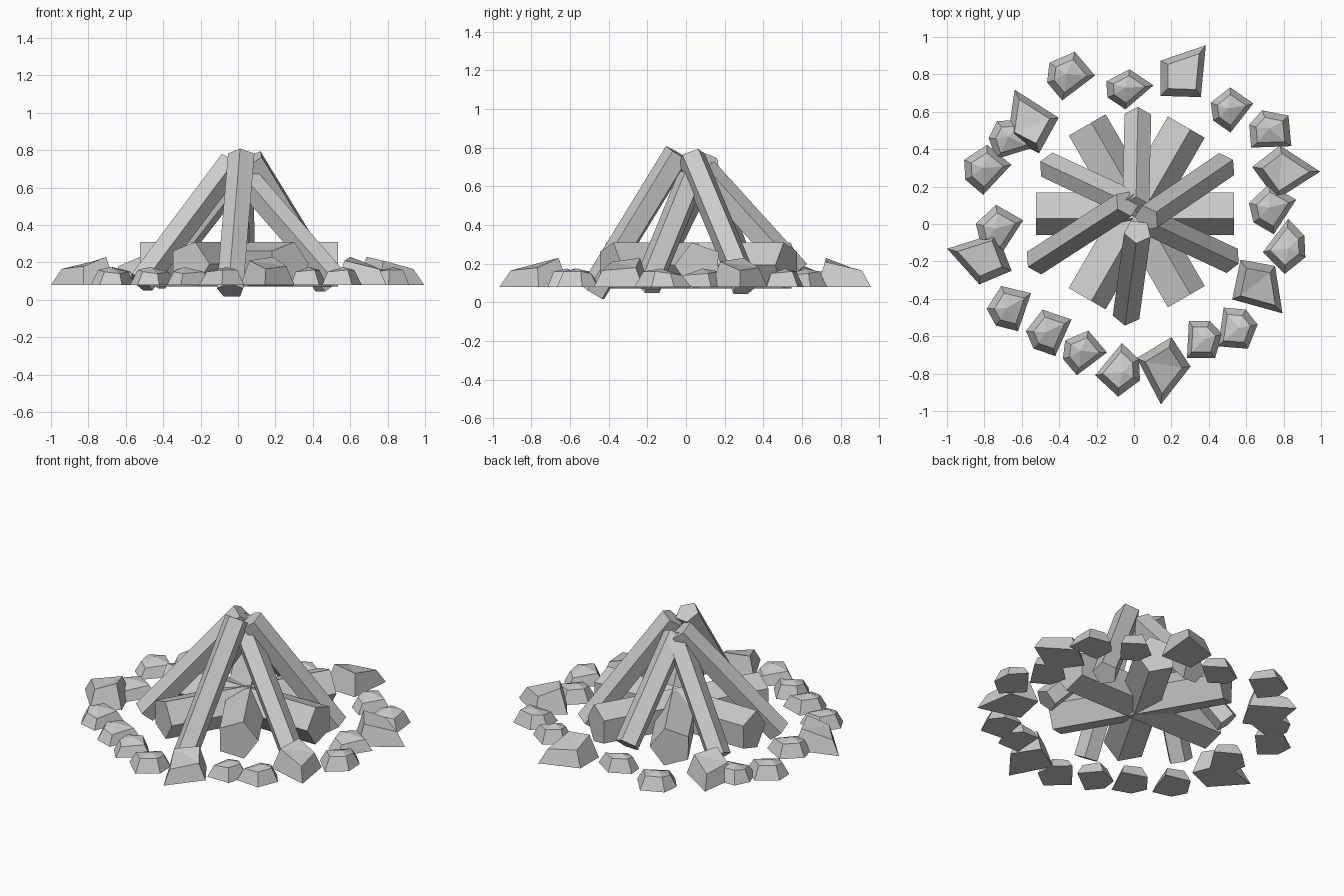
import bpy, bmesh
from math import sin, cos, radians
from mathutils import Vector, Matrix

if "Cube" in bpy.data.objects:
    bpy.data.objects.remove(bpy.data.objects["Cube"], do_unlink=True)

GREY = (0.6, 0.6, 0.6, 1.0)
grey = bpy.data.materials.new("plain_grey")
grey.use_nodes = True
grey.diffuse_color = GREY
grey.node_tree.nodes["Principled BSDF"].inputs["Base Color"].default_value = GREY


def finish(name, bm, matrix):
    bmesh.ops.recalc_face_normals(bm, faces=bm.faces)
    mesh = bpy.data.meshes.new(name)
    bm.to_mesh(mesh)
    bm.free()
    mesh.materials.append(grey)
    obj = bpy.data.objects.new(name, mesh)
    obj.matrix_world = matrix
    bpy.context.collection.objects.link(obj)


def log(name, start, end, radius, roll=0):
    """Five-sided log between two points, one edge turned upward."""
    start, end = Vector(start), Vector(end)
    axis = end - start
    bm = bmesh.new()
    bmesh.ops.create_cone(bm, cap_ends=True, segments=5, radius1=radius,
                          radius2=radius, depth=axis.length)
    # turn the section so that one corner lies on local +Y
    first = max((v.co for v in bm.verts), key=lambda c: c.y)
    turn = Vector((0, 1)).angle_signed(Vector((first.x, first.y)))
    bmesh.ops.rotate(bm, verts=bm.verts,
                     matrix=Matrix.Rotation(turn + radians(roll), 3, 'Z'))
    spin = axis.to_track_quat('Z', 'Y').to_matrix().to_4x4()
    finish(name, bm, Matrix.Translation((start + end) / 2) @ spin)


def stone(name, outline, tops, inset, x, y, turn, sx=1, sy=1, peak=None):
    """Flat-bottomed stone: base outline, inset top ring, optional peak."""
    bm = bmesh.new()
    base = [bm.verts.new((px, py, 0)) for px, py in outline]
    ring = [bm.verts.new((px * inset, py * inset, h))
            for (px, py), h in zip(outline, tops)]
    bm.faces.new(base)
    n = len(base)
    for i in range(n):
        j = (i + 1) % n
        bm.faces.new((base[i], base[j], ring[j], ring[i]))
    if peak:
        tip = bm.verts.new(peak)
        for i in range(n):
            bm.faces.new((ring[i], ring[(i + 1) % n], tip))
    else:
        bm.faces.new(ring)
        bmesh.ops.triangulate(bm, faces=[f for f in bm.faces if ring[0] in f.verts
                                         and ring[2] in f.verts])
    place = Matrix.Translation((x, y, 0.08))
    scale = Matrix.Diagonal((sx, sy, 1, 1))
    finish(name, bm, place @ scale @ Matrix.Rotation(radians(turn), 4, 'Z'))


# Three thick logs crossing flat in the middle
for i in range(3):
    a = radians(60 * i)
    reach = Vector((cos(a), sin(a), 0)) * 0.53
    mid = Vector((0.005, 0.065, 0.19))
    log(f"crossed_log_{i + 1}", mid - reach, mid + reach, 0.125, 17)

# Six thinner logs leaning together: foot, then tip
LEANING = {
    "front": ((-0.04, -0.48, 0.05), (0.02, -0.04, 0.77)),
    "back": ((0.02, 0.57, 0.15), (0.01, 0.09, 0.68)),
    "left_front": ((0.51, -0.19, 0.11), (0.04, 0.03, 0.65)),
    "left_back": ((0.48, 0.31, 0.08), (0.07, 0.03, 0.75)),
    "right_front": ((-0.52, -0.2, 0.09), (-0.04, 0.11, 0.73)),
    "right_back": ((-0.45, 0.31, 0.1), (0, 0.1, 0.68)),
}
for side, (foot, tip) in LEANING.items():
    log(f"leaning_log_{side}", foot, tip, 0.075)

# Large pointed stones of the ring: x, y, turn
POINTED = [(0.27, 0.81, 52), (0.81, 0.28, 0), (0.67, -0.34, -48),
           (0.16, -0.78, -95), (-0.82, -0.18, 165), (-0.56, 0.55, 115)]
KITE = [(0.185, 0), (-0.03, 0.14), (-0.178, 0.025), (-0.05, -0.15)]
for i, spot in enumerate(POINTED):
    stone(f"pointed_stone_{i + 1}", KITE, (0.085, 0.1, 0.15, 0.13), 0.69, *spot)

# Small stones of the ring: x, y, turn, width and depth scale
SMALL = [(-0.345, 0.79, -10, 1, 1), (-0.03, 0.72, 0, 1, 0.8),
         (0.52, 0.61, 5, 0.9, 0.9), (0.73, 0.49, -45, 0.95, 1),
         (0.74, 0.08, 10, 1, 1), (0.81, -0.12, 180, 0.9, 1.1),
         (0.54, -0.56, -145, 0.95, 0.95), (0.36, -0.62, -140, 0.9, 0.9),
         (-0.08, -0.78, 180, 0.95, 1.07), (-0.27, -0.69, -10, 0.92, 0.92),
         (-0.45, -0.58, 20, 1, 0.95), (-0.66, -0.45, 25, 1, 0.95),
         (-0.72, -0.03, 10, 1, 1), (-0.79, 0.29, 0, 1, 1),
         (-0.66, 0.45, -30, 0.95, 0.95)]
PEBBLE = [(-0.118, 0.053), (-0.112, -0.053), (-0.016, -0.134),
          (0.134, 0.027), (0.005, 0.134)]
for i, spot in enumerate(SMALL):
    stone(f"small_stone_{i + 1}", PEBBLE, (0.08, 0.07, 0.06, 0.07, 0.08), 0.68,
          *spot, peak=(-0.02, 0.01, 0.095))
